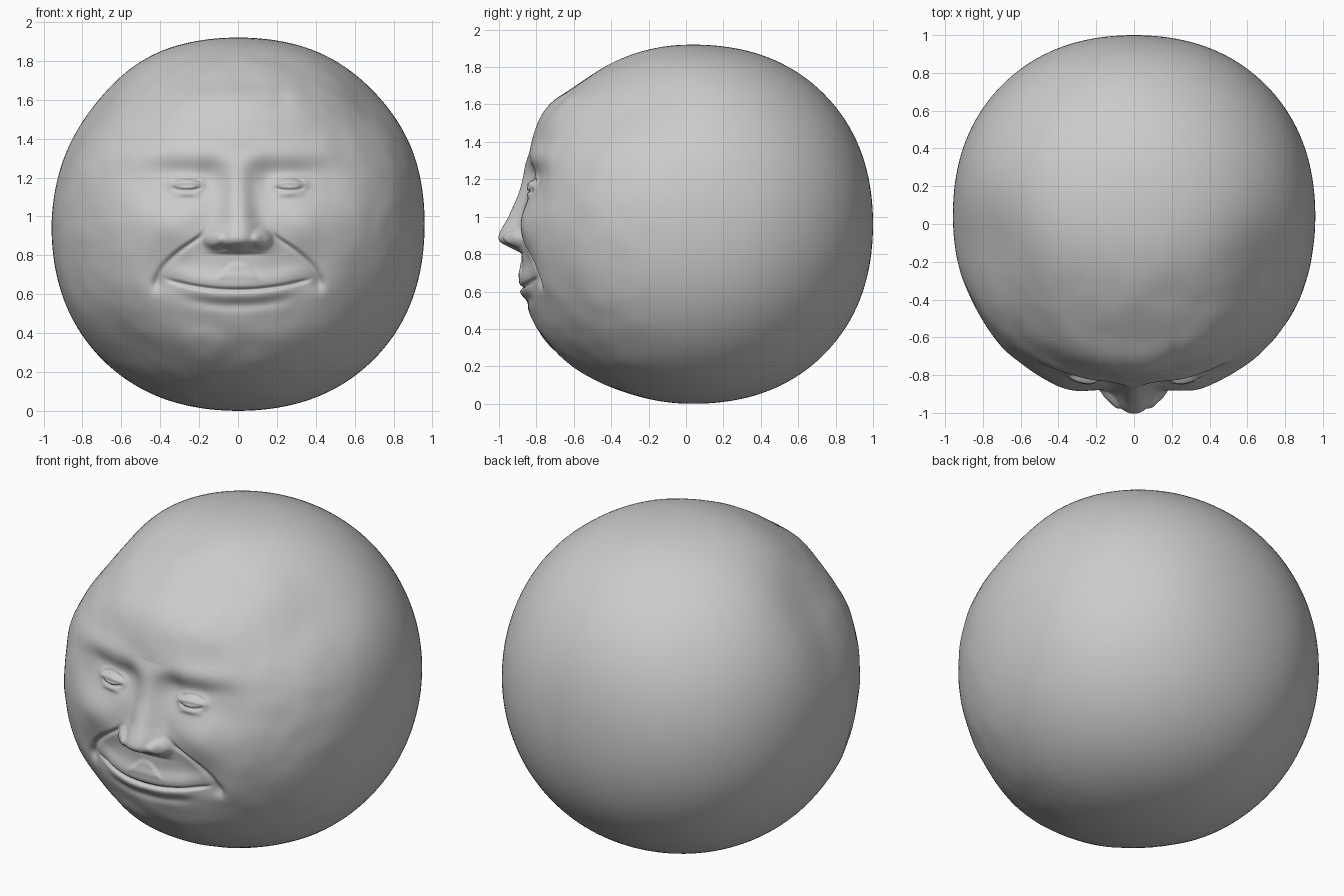
import bpy, bmesh
from math import sin, cos, pi, exp, radians
from mathutils import Vector, noise

if "Cube" in bpy.data.objects:
    bpy.data.objects.remove(bpy.data.objects["Cube"])

CENTRE = Vector((0, 0.04, 0.96))
R = 0.96
SEGS = 320


def table(pts, v):
    """Smooth curve through (position, value) pairs."""
    if v <= pts[0][0]:
        return pts[0][1]
    n = len(pts)

    def slope(i):
        (a, p), (b, q) = pts[max(i - 1, 0)], pts[min(i + 1, n - 1)]
        return (q - p) / (b - a)
    for i in range(n - 1):
        (a, p), (b, q) = pts[i], pts[i + 1]
        if v <= b:
            w = b - a
            t = (v - a) / w
            return (p * (1 + 2 * t) * (1 - t) ** 2 + q * t * t * (3 - 2 * t)
                    + w * t * (1 - t) * (slope(i) * (1 - t) - slope(i + 1) * t))
    return pts[-1][1]


def bump(x, z, cx, cz, rx, rz, power=1):
    d = (((x - cx) / rx) ** 2 + ((z - cz) / rz) ** 2) ** power
    return exp(-d) if d < 12 else 0.0


def fade(v, a, b):
    """1 below a, falling smoothly to 0 above b."""
    t = min(1, max(0, (v - a) / (b - a)))
    return 1 - t * t * (3 - 2 * t)


# overall front contour of the face, relative to the ball
CONTOUR = [(0, 0), (0.07, .03), (0.17, .055), (0.34, .062), (0.48, .045), (0.6, .02), (0.7, -.01),
           (0.8, -.03), (0.96, -.048), (1.17, -.052), (1.3, -.02), (1.42, .015),
           (1.54, .045), (1.62, .05), (1.7, .02), (1.8, .005), (1.92, 0)]
# nose height and half width by z
NOSE_H = [(0.805, 0), (0.835, .06), (0.865, .115), (0.9, .125), (1.0, .08), (1.1, .05), (1.2, .03), (1.34, 0)]
NOSE_W = [(0.83, .12), (0.9, .115), (1.0, .085), (1.15, .065), (1.25, .07), (1.35, .11)]
# smile fold: x of the fold by z
FOLD = [(0.58, .43), (0.67, .415), (0.75, .375), (0.83, .29), (0.9, .19), (0.97, .13)]


def face(x, z):
    """Forward displacement of the face at (x, z)."""
    a = abs(x)
    f = table(CONTOUR, z) * exp(-(a / 0.5) ** 4)
    # left temple
    f -= .03 * bump(x, z, -.85, 1.0, .12, .4)
    if a > .75:
        return f
    # cheeks and smile folds
    f += .052 * bump(a, z, .34, .96, .17, .14) + .015 * bump(a, z, .50, .75, .11, .17)
    if .54 < z < .98:
        d = a - table(FOLD, z)
        w = fade(z, .88, .97) * (1 - fade(z, .58, .70))
        f -= .013 * w * exp(-(d / .022) ** 2)
        f -= .010 * w * fade(d, -.03, .03) * (1 - fade(a, .1, .25))
    # nose ridge, wings and nostrils
    h = table(NOSE_H, z)
    if h > 0 and a < .3:
        f += h * exp(-(a / table(NOSE_W, z)) ** 2.4)
    f += .03 * bump(a, z, .125, .885, .048, .046, 2)
    f -= .010 * bump(a, z, .065, .835, .03, .014)
    # brows and eye sockets
    f += .022 * bump(a, z, .30, 1.31 + .02 * sin(a * 6), .22, .06)
    f -= .022 * bump(a, z, .15, 1.2, .06, .09) + .010 * bump(a, z, .28, 1.23, .14, .04)
    # closed eyelids with creases
    f += .030 * bump(a, z, .265, 1.163, .085, .042, 2)
    lid = fade(abs(a - .265), .05, .09)
    if lid > 0:
        u = (a - .265) / .085
        for edge, depth in ((1.198 - .025 * u * u, .016), (1.135 + .015 * u * u, .018), (1.158, .006)):
            f -= depth * lid * exp(-((z - edge) / .009) ** 2)
        f += .01 * lid * bump(a, z, .265, 1.112, .08, .014)
    # lips
    if a < .46 and .40 < z < .87:
        d = z - (.62 + .06 * (a / .38) ** 2)
        m = fade(a, .22, .42)
        f += .022 * m * exp(-((d - .04) / .05) ** 2)
        f += .017 * m * exp(-((d + .03) / .03) ** 2) * fade(a, .1, .42)
        f -= .018 * fade(a, .3, .4) * exp(-(d / .010) ** 2)
        f -= .008 * m * exp(-((d + .08) / .025) ** 2) * fade(a, .1, .35)
        f -= .012 * bump(a, z, .41, .66, .03, .035)
        # raised bow under the nose
        edge = .09 - (z - .68)
        f += .009 * fade(a, edge, edge + .04) * bump(0, z, 0, .72, 1, .04, 2)
    # chin and forehead unevenness
    f += .010 * bump(x, z, -.18, .33, .12, .09, 2)
    f -= .012 * bump(x, z, .22, 1.62, .05, .06)
    return f


# face-bearing ball: rings around the front pole, dense across the face
thetas = [radians(62) * i / 170 for i in range(1, 171)]
thetas += [radians(62) + radians(118) * i / 52 for i in range(1, 52)]
# dents pressed into the ball: centre, depth, radius
DENTS = [((-.70, -.12, 1.5), .055, .28), ((.66, -.2, 1.58), .035, .25), ((-.9, -.1, 1.25), .015, .2),
         ((-.50, -.50, .28), .02, .2), ((-.55, -.45, 1.55), .02, .25), ((.6, -.45, 1.55), .015, .25)]


def shaped(theta, phi):
    p = Vector((sin(theta) * cos(phi), -cos(theta), sin(theta) * sin(phi)))
    front = fade(theta, radians(62), radians(92))
    # rounded-cube ball: slightly fuller along the diagonals
    t = 1 - (p.x ** 4 + p.y ** 4 + p.z ** 4)
    full = (.0738 * t - .0395 * t * t) * (1 - front * exp(-(p.x * R / .5) ** 4))
    q = CENTRE + p * R * (1 + full)
    for c, depth, r in DENTS:
        q -= p * depth * exp(-(CENTRE + p * R - Vector(c)).length_squared / (r * r))
    if front > 0:
        q -= p * front * (.006 * noise.noise(p * 4.0) + .003 * noise.noise(p * 8.0))
        q.y -= face(p.x * R, CENTRE.z + p.z * R) * front
    q.z = max(q.z, 0)
    return q


bm = bmesh.new()
tip = bm.verts.new(shaped(0, 0))
rings = [[bm.verts.new(shaped(t, 2 * pi * j / SEGS)) for j in range(SEGS)] for t in thetas]
back = bm.verts.new(shaped(pi, 0))
for j in range(SEGS):
    k = (j + 1) % SEGS
    bm.faces.new((tip, rings[0][j], rings[0][k]))
    bm.faces.new((back, rings[-1][k], rings[-1][j]))
    for r0, r1 in zip(rings, rings[1:]):
        bm.faces.new((r0[j], r1[j], r1[k], r0[k]))
bmesh.ops.recalc_face_normals(bm, faces=bm.faces)
for f in bm.faces:
    f.smooth = True
mesh = bpy.data.meshes.new("round_head")
bm.to_mesh(mesh)
bm.free()
head = bpy.data.objects.new("round_head", mesh)
bpy.context.collection.objects.link(head)
